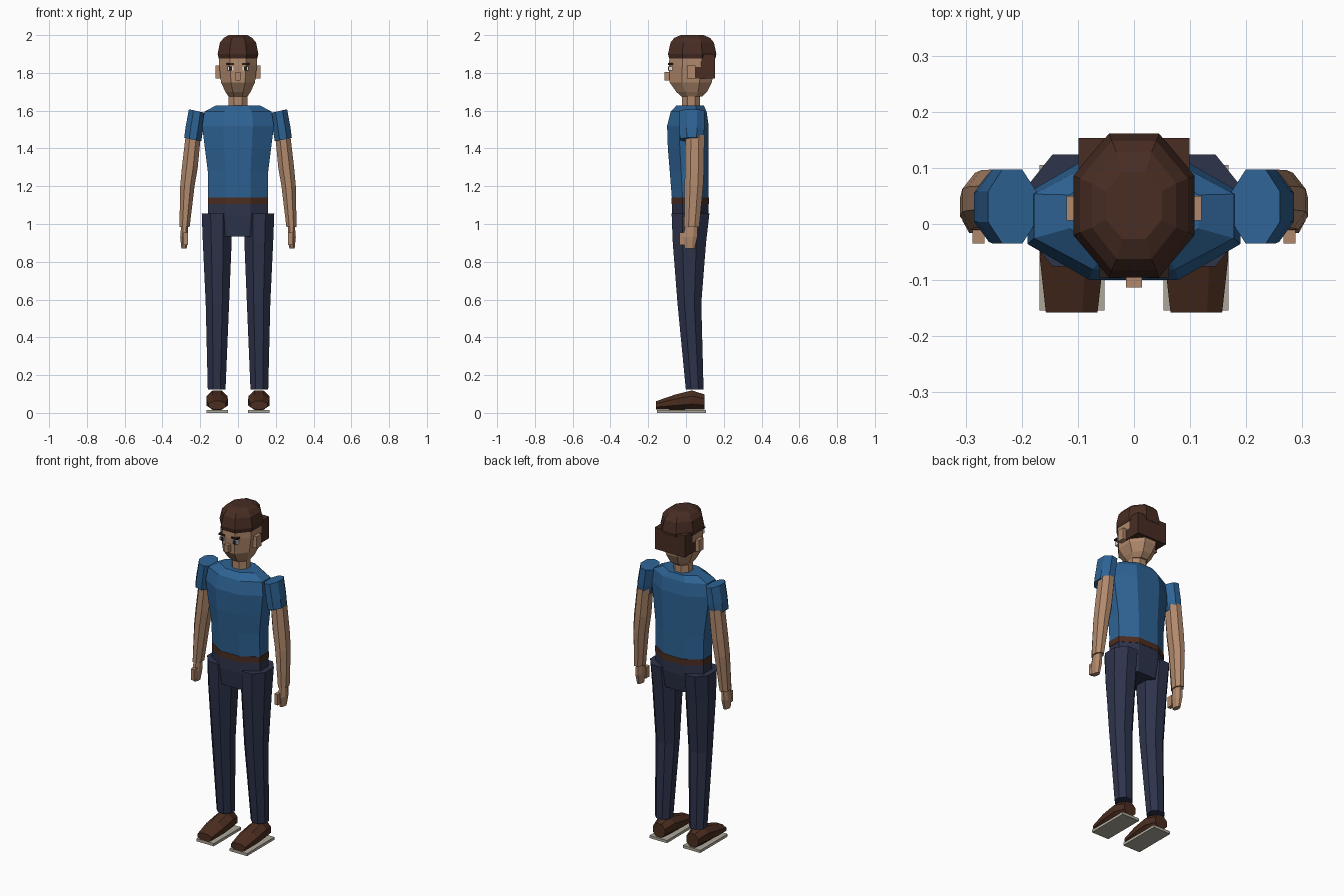
import bpy, bmesh, math

if "Cube" in bpy.data.objects:
    bpy.data.objects.remove(bpy.data.objects["Cube"], do_unlink=True)


def material(name, rgb):
    m = bpy.data.materials.new(name)
    m.use_nodes = True
    m.diffuse_color = (*rgb, 1)
    m.node_tree.nodes["Principled BSDF"].inputs["Base Color"].default_value = (*rgb, 1)
    return m


skin = material("skin", (0.44, 0.25, 0.15))
shirt_blue = material("shirt blue", (0.027, 0.125, 0.30))
navy = material("trouser navy", (0.026, 0.033, 0.07))
hair_brown = material("hair brown", (0.065, 0.026, 0.017))
leather = material("leather brown", (0.07, 0.026, 0.014))
sole_grey = material("sole grey", (0.42, 0.39, 0.32))
white = material("eye white", (0.75, 0.75, 0.75))
dark = material("dark", (0.02, 0.014, 0.012))


def finish(name, bm, mat):
    bmesh.ops.recalc_face_normals(bm, faces=bm.faces)
    mesh = bpy.data.meshes.new(name)
    bm.to_mesh(mesh)
    bm.free()
    mesh.materials.append(mat)
    obj = bpy.data.objects.new(name, mesh)
    bpy.context.collection.objects.link(obj)
    return obj


def loft(name, rings, mat, side=1, slope=0, along_y=False):
    """Octagonal tube; each ring is centre x, y, z and its two half widths."""
    bm = bmesh.new()
    loops = []
    for x, y, z, ra, rb in rings:
        loop = []
        for i in range(8):
            t = math.pi * (i + 0.5) / 4
            a = ra * math.cos(t) / math.cos(math.pi / 8)
            b = rb * math.sin(t) / math.cos(math.pi / 8)
            p = (x + a, y, z + b) if along_y else (x + a, y + b, z + slope * a)
            loop.append(bm.verts.new((side * p[0], p[1], p[2])))
        loops.append(loop)
    for low, high in zip(loops, loops[1:]):
        for i in range(8):
            j = (i + 1) % 8
            bm.faces.new((low[i], low[j], high[j], high[i]))
    bm.faces.new(loops[0])
    bm.faces.new(loops[-1])
    return finish(name, bm, mat)


def box(name, xs, ys, zs, mat, side=1):
    """Box between pairs of limits."""
    bm = bmesh.new()
    bmesh.ops.create_cube(bm, size=1)
    for v in bm.verts:
        v.co = [r[0] + (r[1] - r[0]) * (c + 0.5) for c, r in zip(v.co, (xs, ys, zs))]
        v.co.x *= side
    return finish(name, bm, mat)


# Head, neck and hair
loft("head", [(0, .03, 1.675, .05, .055), (0, .03, 1.70, .067, .082),
              (0, .025, 1.75, .09, .112), (0, .03, 1.84, .10, .12),
              (0, .033, 1.90, .10, .12)], skin)
loft("neck", [(0, .027, 1.60, .05, .048), (0, .027, 1.70, .05, .048)], skin)
loft("hair", [(0, .033, 1.875, .102, .122), (0, .033, 1.90, .108, .128),
              (0, .033, 1.96, .096, .115), (0, .033, 1.985, .075, .095),
              (0, .033, 2.0, .05, .06)], hair_brown)
box("back_hair", (-.099, .099), (.045, .153), (1.77, 1.90), hair_brown)
box("nose", (-.014, .014), (-.113, -.075), (1.76, 1.805), skin)

# Torso
loft("shirt", [(0, .022, 1.14, .158, .097), (0, .017, 1.28, .16, .103),
               (0, .012, 1.40, .175, .108), (0, .01, 1.52, .19, .11),
               (0, .014, 1.595, .178, .095), (0, .022, 1.628, .115, .072)], shirt_blue)
loft("belt", [(0, .022, 1.105, .16, .099), (0, .022, 1.14, .16, .099)], leather)
loft("hips", [(0, .02, .935, .14, .085), (0, .022, 1.04, .16, .097),
              (0, .022, 1.106, .158, .097)], navy)

for side, label in ((1, "left"), (-1, "right")):
    # Face details
    box(label + "_ear", (.09, .12), (.006, .05), (1.77, 1.84), skin, side)
    box(label + "_eye", (.025, .056), (-.093, -.07), (1.812, 1.834), white, side)
    box(label + "_pupil", (.032, .048), (-.096, -.08), (1.812, 1.834), dark, side)
    box(label + "_brow", (.022, .062), (-.096, -.07), (1.843, 1.852), dark, side)

    # Arm
    loft(label + "_sleeve", [(.24, .03, 1.447, .045, .062), (.232, .031, 1.50, .046, .066),
                             (.217, .031, 1.598, .043, .066)], shirt_blue, side, slope=.22)
    loft(label + "_arm", [(.283, .03, .985, .027, .04), (.268, .042, 1.20, .038, .049),
                          (.255, .045, 1.30, .042, .051), (.237, .047, 1.47, .04, .05)],
         skin, side)
    loft(label + "_hand", [(.286, .02, .87, .014, .026), (.285, .022, .93, .021, .038),
                           (.283, .028, .99, .018, .032)], skin, side)
    box(label + "_thumb", (.266, .288), (-.035, .0), (.89, .955), skin, side)

    # Leg
    loft(label + "_leg", [(.113, .046, .125, .047, .047), (.109, .018, .58, .062, .063),
                          (.11, .018, .90, .076, .088), (.112, .024, 1.055, .08, .1)],
         navy, side)

    # Shoe
    loft(label + "_shoe", [(.111, -.158, .04, .046, .022), (.111, -.06, .056, .057, .04),
                           (.111, .03, .068, .056, .051), (.111, .098, .058, .04, .04)],
         leather, side, along_y=True)
    box(label + "_sole", (.053, .168), (-.154, .105), (0, .016), sole_grey, side)
